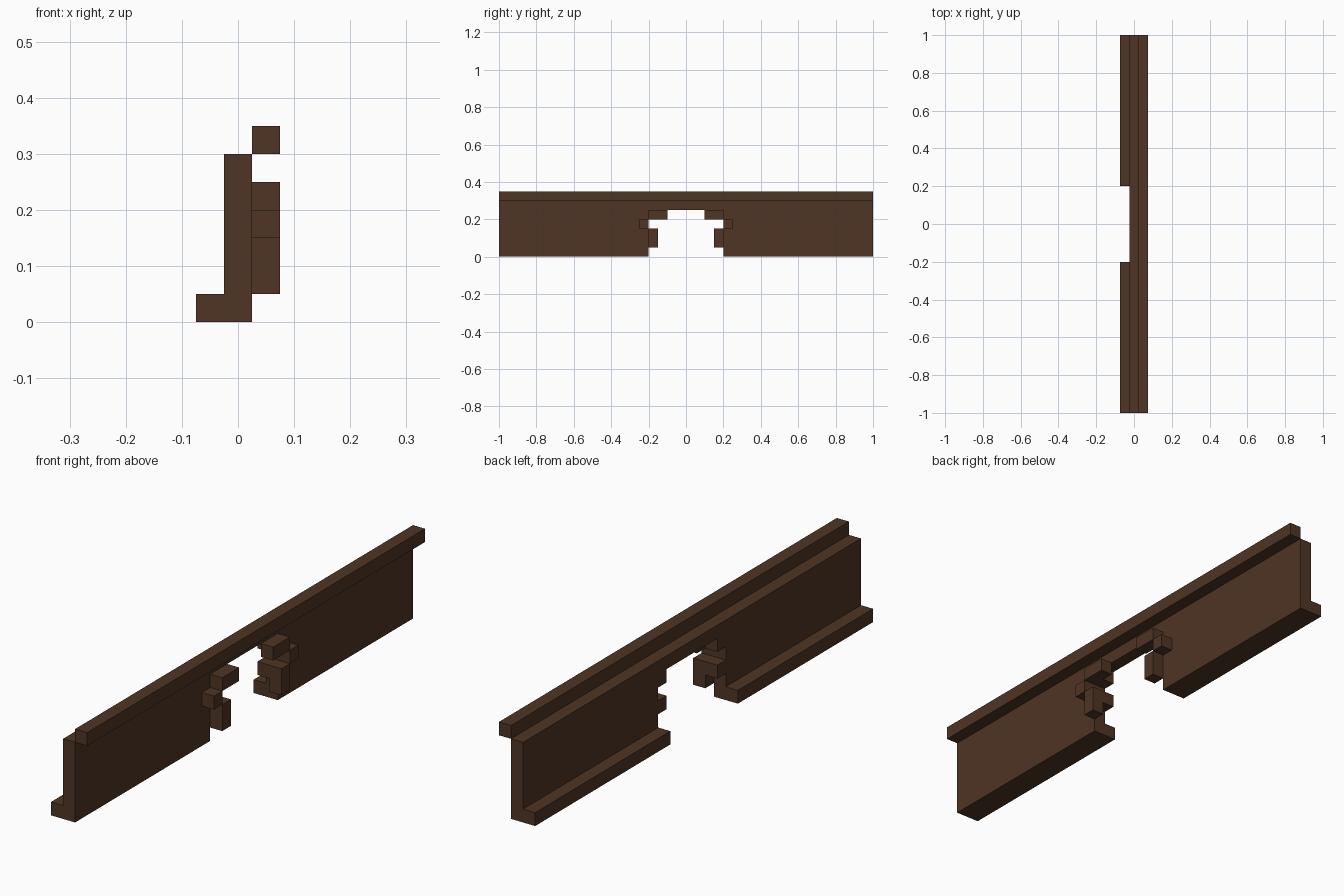
import bpy
import bmesh

if "Cube" in bpy.data.objects:
    bpy.data.objects.remove(bpy.data.objects["Cube"])

brown = bpy.data.materials.new("dark_brown_wood")
brown.diffuse_color = (0.078, 0.035, 0.018, 1.0)
brown.use_nodes = True
brown.node_tree.nodes["Principled BSDF"].inputs["Base Color"].default_value = brown.diffuse_color


def finish(name, bm):
    bmesh.ops.recalc_face_normals(bm, faces=bm.faces)
    mesh = bpy.data.meshes.new(name)
    bm.to_mesh(mesh)
    bm.free()
    mesh.materials.append(brown)
    obj = bpy.data.objects.new(name, mesh)
    bpy.context.collection.objects.link(obj)
    return obj


def extrude_yz(name, outline, x0, x1):
    """Extrude a (y, z) outline from x0 to x1."""
    bm = bmesh.new()
    face = bm.faces.new([bm.verts.new((x0, y, z)) for y, z in outline])
    ext = bmesh.ops.extrude_face_region(bm, geom=[face])
    verts = [v for v in ext["geom"] if isinstance(v, bmesh.types.BMVert)]
    bmesh.ops.translate(bm, verts=verts, vec=(x1 - x0, 0, 0))
    return finish(name, bm)


def block(name, x0, x1, y0, y1, z0, z1):
    return extrude_yz(name, [(y0, z0), (y1, z0), (y1, z1), (y0, z1)], x0, x1)


# Wall panel with a ragged, symmetric opening
half = [(1, 0.3), (1, 0), (0.2, 0), (0.2, 0.1), (0.15, 0.1), (0.15, 0.15),
        (0.2, 0.15), (0.2, 0.2), (0.15, 0.2), (0.15, 0.25)]
extrude_yz("wall_panel", half + [(-y, z) for y, z in reversed(half)], -0.025, 0.025)

# Top rail
block("top_rail", 0.025, 0.075, -1, 1, 0.3, 0.35)

# Skirting feet and splintered trim around the opening, on both sides
parts = [("foot", -0.075, -0.025, 0.2, 1, 0, 0.05),
         ("lower_splinter", 0.025, 0.075, 0.15, 0.2, 0.05, 0.15),
         ("middle_splinter", 0.025, 0.075, 0.2, 0.25, 0.15, 0.2),
         ("upper_splinter", 0.025, 0.075, 0.1, 0.2, 0.2, 0.25)]
for name, x0, x1, y0, y1, z0, z1 in parts:
    block(name + "_back", x0, x1, y0, y1, z0, z1)
    block(name + "_front", x0, x1, -y1, -y0, z0, z1)
